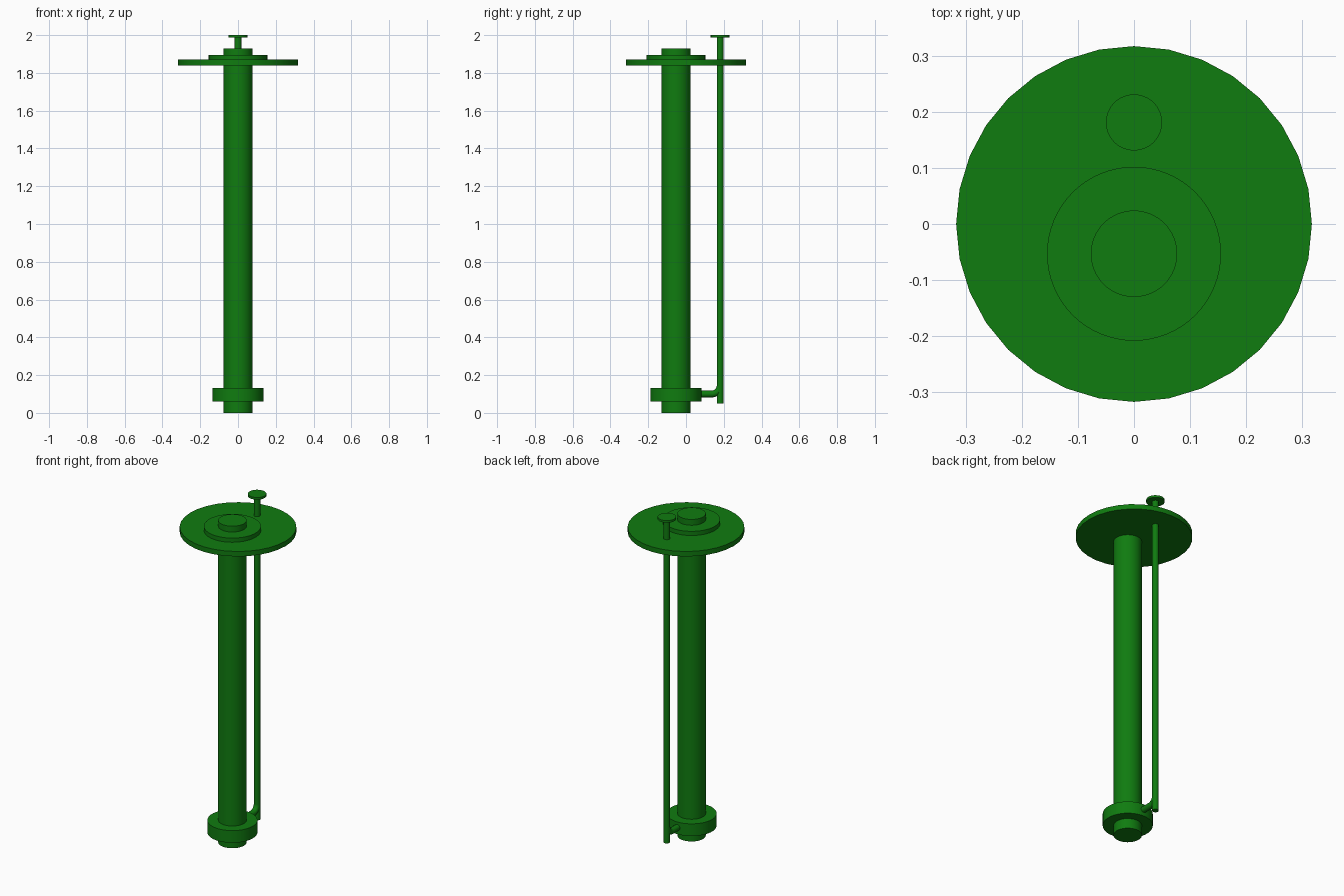
import bpy, math

if "Cube" in bpy.data.objects:
    bpy.data.objects.remove(bpy.data.objects["Cube"])

green = bpy.data.materials.new("green_paint")
green.diffuse_color = (0.005, 0.2, 0.005, 1)
green.use_nodes = True
green.node_tree.nodes["Principled BSDF"].inputs["Base Color"].default_value = green.diffuse_color

PIPE_Y, ROD_Y, ROD_R = -0.053, 0.181, 0.018


def finish(obj, name):
    obj.name = name
    obj.data.materials.append(green)
    bpy.ops.object.shade_smooth_by_angle(angle=math.radians(30))
    return obj


def disc(name, y, radius, z0, z1, sides=64):
    bpy.ops.mesh.primitive_cylinder_add(
        vertices=sides, radius=radius, depth=z1 - z0,
        location=(0, y, (z0 + z1) / 2))
    return finish(bpy.context.object, name)


# Main column with its top and bottom collars
disc("main_pipe", PIPE_Y, 0.077, 0, 1.93)
disc("top_collar", PIPE_Y, 0.155, 1.87, 1.895)
disc("bottom_collar", PIPE_Y, 0.136, 0.06, 0.133)

# Round mounting plate
disc("mounting_plate", 0, 0.317, 1.84, 1.87, 32)

# Side rod with flat cap
disc("side_rod", ROD_Y, ROD_R, 0.05, 1.995, 32)
disc("rod_cap", ROD_Y, 0.05, 1.987, 2.0)

# Elbow from the bottom collar curving up into the rod
curve = bpy.data.curves.new("elbow", "CURVE")
curve.dimensions = '3D'
curve.bevel_depth = ROD_R
curve.bevel_resolution = 6
curve.use_fill_caps = True
bend, z = 0.045, 0.1
path = [(0, 0.05, z)]
for i in range(9):
    a = math.pi / 2 * i / 8
    path.append((0, ROD_Y - bend + bend * math.sin(a), z + bend - bend * math.cos(a)))
spline = curve.splines.new('POLY')
spline.points.add(len(path) - 1)
for p, co in zip(spline.points, path):
    p.co = (*co, 1)
elbow = bpy.data.objects.new("elbow_pipe", curve)
bpy.context.collection.objects.link(elbow)
bpy.ops.object.select_all(action='DESELECT')
elbow.select_set(True)
bpy.context.view_layer.objects.active = elbow
bpy.ops.object.convert(target='MESH')
finish(bpy.context.object, "elbow_pipe")
